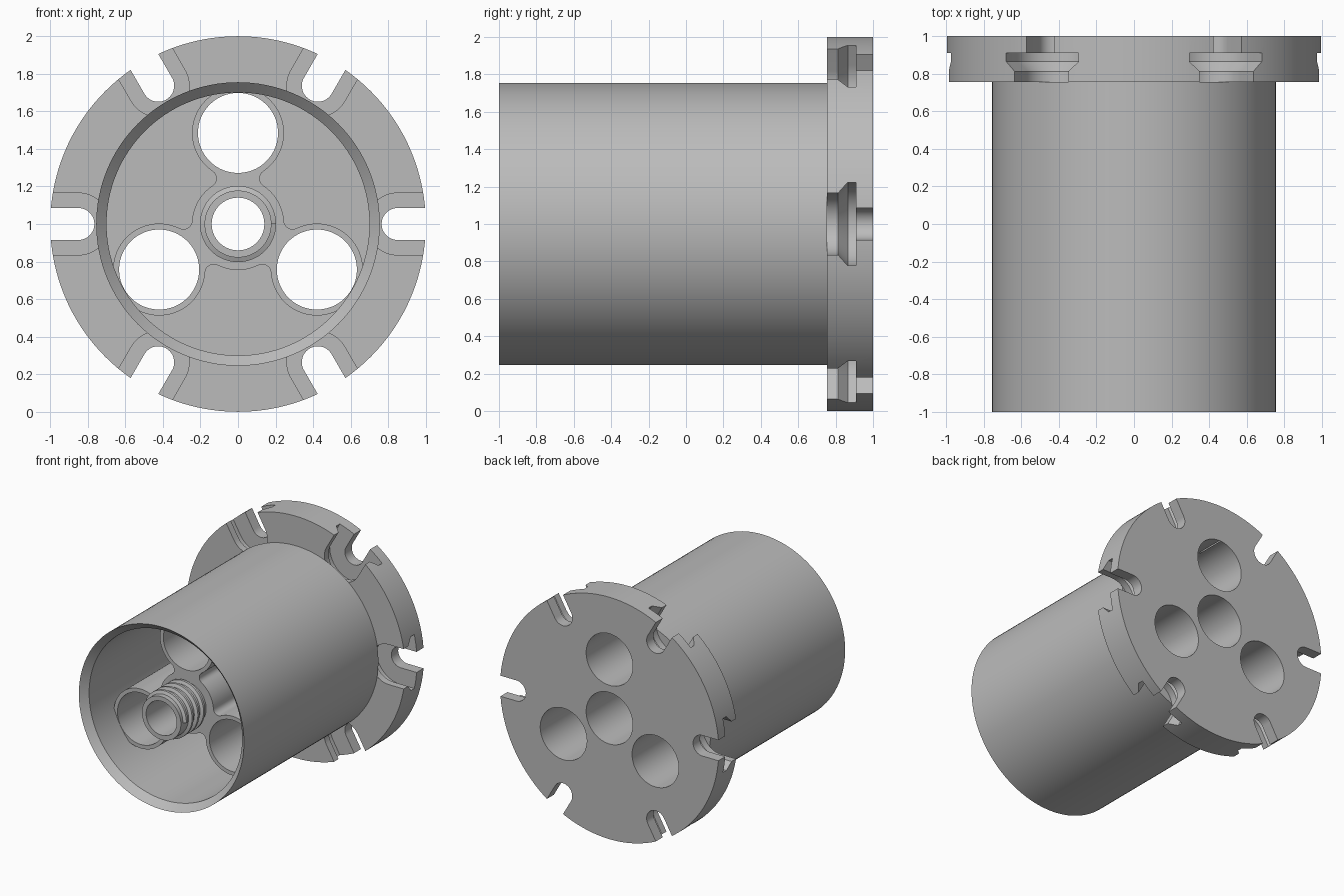
import bpy, bmesh
from math import sin, cos, pi, atan2, sqrt, radians

old = bpy.data.objects.get("Cube")
if old:
    bpy.data.objects.remove(old)

grey = bpy.data.materials.new("plain grey")
grey.use_nodes = True
COLOUR = (0.5, 0.5, 0.5, 1)
grey.diffuse_color = COLOUR
grey.node_tree.nodes["Principled BSDF"].inputs["Base Color"].default_value = COLOUR


def arc(u, v, r, a, b, n):
    """Points of an arc in the plane across the main axis."""
    return [(u + r * cos(a + (b - a) * i / n), v + r * sin(a + (b - a) * i / n))
            for i in range(n + 1)]


def circle(r, u=0, v=0, n=128):
    return arc(u, v, r, 0, 2 * pi, n)[:-1]


def turn(points, angle):
    c, s = cos(angle), sin(angle)
    return [(u * c - v * s, u * s + v * c) for u, v in points]


def loft(name, levels):
    """Solid through (y, outline) levels, capped at both ends."""
    bm = bmesh.new()
    rings = [[bm.verts.new((u, y, 1 + v)) for u, v in pts] for y, pts in levels]
    for a, b in zip(rings, rings[1:]):
        for i in range(len(a)):
            j = (i + 1) % len(a)
            bm.faces.new((a[i], a[j], b[j], b[i]))
    bm.faces.new(rings[0])
    bm.faces.new(rings[-1])
    bmesh.ops.recalc_face_normals(bm, faces=bm.faces)
    mesh = bpy.data.meshes.new(name)
    bm.to_mesh(mesh)
    bm.free()
    mesh.materials.append(grey)
    obj = bpy.data.objects.new(name, mesh)
    bpy.context.collection.objects.link(obj)
    return obj


def cut(obj, cutters):
    for cutter in cutters:
        mod = obj.modifiers.new("cut", "BOOLEAN")
        mod.operation = "DIFFERENCE"
        mod.solver = "EXACT"
        mod.object = cutter
    graph = bpy.context.evaluated_depsgraph_get()
    mesh = bpy.data.meshes.new_from_object(obj.evaluated_get(graph))
    obj.modifiers.clear()
    obj.data = mesh


LOBES = [radians(a) for a in (90, 210, 330)]
REACH = 0.485      # distance of each lobe from the axis
FLANGE_Y = 0.755
FRONT_Y = -0.67    # front of the lobed core

# Cup-shaped barrel with a chamfered mouth
barrel = loft("barrel", [(y, circle(r)) for y, r in
                         ((0.7, 0.7), (-0.945, 0.7), (-1, 0.755), (FLANGE_Y, 0.755))])

# Rear flange
flange = loft("flange", [(FLANGE_Y, circle(1)), (1, circle(1))])

# Three-lobed core with filleted necks
R, F, H = 0.245, 0.046, REACH / 2
d = sqrt((R + F) ** 2 - H * H)
phi = atan2(d, H)
outline = []
for angle in LOBES:
    lobe = arc(H, -d, F, pi - phi, phi, 8)
    lobe += arc(REACH, 0, R, phi - pi, pi - phi, 64)[1:-1]
    lobe += arc(H, d, F, -phi, phi - pi, 8)
    lobe += arc(0, 0, R, phi, 2 * pi / 3 - phi, 16)[1:-1]
    outline += turn(lobe, angle)
core = loft("lobed_core", [(FRONT_Y, outline), (0.72, outline)])

# Central spigot
spigot = loft("spigot", [(-1, circle(0.178)), (-0.62, circle(0.178))])

# Helical thread: a trapezoid swept round the spigot
PROFILE = ((0.165, -0.026), (0.203, -0.01), (0.203, 0.01), (0.165, 0.026))
TURNS, STEPS = 3.5, 64
bm = bmesh.new()
rings = []
for i in range(int(TURNS * STEPS) + 1):
    a = 2 * pi * i / STEPS
    y0 = -0.955 + 0.075 * i / STEPS
    rings.append([bm.verts.new((r * cos(a), y0 + y, 1 + r * sin(a))) for r, y in PROFILE])
for a, b in zip(rings, rings[1:]):
    for i in range(4):
        j = (i + 1) % 4
        bm.faces.new((a[i], a[j], b[j], b[i]))
bm.faces.new(rings[0])
bm.faces.new(rings[-1])
bmesh.ops.recalc_face_normals(bm, faces=bm.faces)
thread_mesh = bpy.data.meshes.new("thread")
bm.to_mesh(thread_mesh)
bm.free()
thread_mesh.materials.append(grey)
thread = bpy.data.objects.new("thread", thread_mesh)
bpy.context.collection.objects.link(thread)

# Bores: one stepped in the middle, one through each lobe
centre_bore = loft("centre_bore", [(y, circle(r)) for y, r in
                                   ((-1.2, 0.14), (-0.6, 0.14), (-0.6, 0.213), (1.2, 0.213))])
bores = [centre_bore]
for angle in LOBES:
    hole = turn(circle(0.213, REACH), angle)
    bores.append(loft("lobe_bore", [(-0.8, hole), (1.2, hole)]))

# Six stepped, round-ended slots in the flange rim
SLOT = ((0.7, 0.165), (0.813, 0.165), (0.865, 0.223), (0.91, 0.223), (0.91, 0.085), (1.1, 0.085))
slots = []
for k in range(6):
    levels = []
    for y, w in SLOT:
        shape = arc(0.85, 0, w, pi / 2, 3 * pi / 2, 32) + [(1.2, -w), (1.2, w)]
        levels.append((y, turn(shape, k * pi / 3)))
    slots.append(loft("slot_cutter", levels))

cut(barrel, bores)
cut(core, bores)
cut(spigot, bores[:1])
cut(flange, bores + slots)
for cutter in bores + slots:
    bpy.data.objects.remove(cutter)

# Smooth the round surfaces, keep the edges crisp
parts = (barrel, flange, core, spigot, thread)
bpy.ops.object.select_all(action="DESELECT")
for part in parts:
    part.select_set(True)
bpy.context.view_layer.objects.active = barrel
bpy.ops.object.shade_smooth_by_angle(angle=radians(30))
